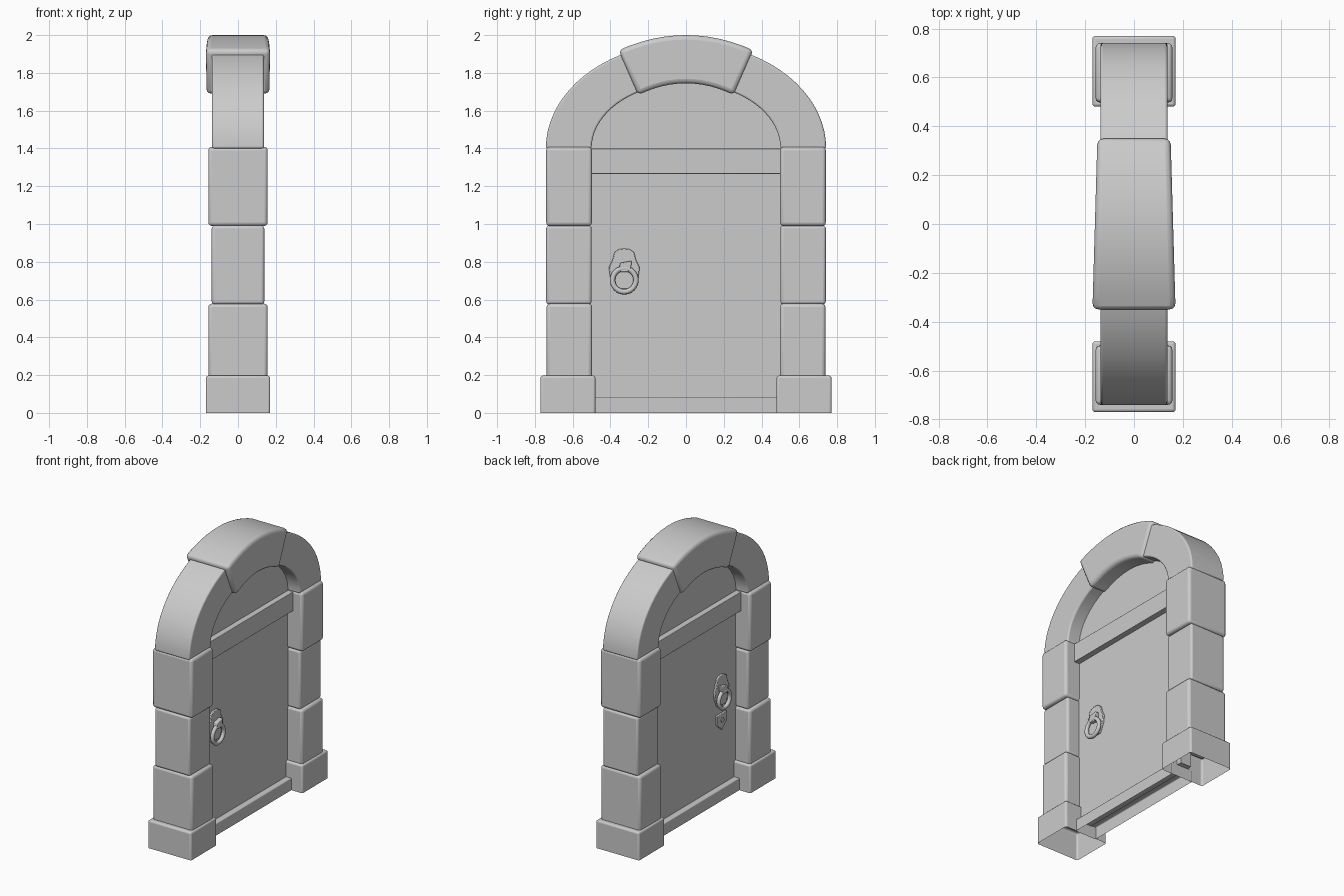
import bpy, bmesh, math
from mathutils import Matrix

cube = bpy.data.objects.get("Cube")
if cube:
    bpy.data.objects.remove(cube, do_unlink=True)

stone = bpy.data.materials.new("plain grey")
GREY = (0.6, 0.6, 0.6, 1)
stone.diffuse_color = GREY
stone.use_nodes = True
stone.node_tree.nodes["Principled BSDF"].inputs["Base Color"].default_value = GREY


def finish(name, bm, bevel=0.0, segments=3):
    """Turn a bmesh into a shaded, optionally rounded object."""
    bmesh.ops.recalc_face_normals(bm, faces=bm.faces)
    mesh = bpy.data.meshes.new(name)
    bm.to_mesh(mesh)
    bm.free()
    mesh.materials.append(stone)
    obj = bpy.data.objects.new(name, mesh)
    bpy.context.collection.objects.link(obj)
    if bevel:
        mod = obj.modifiers.new("rounded edges", "BEVEL")
        mod.width = bevel
        mod.segments = segments
        mod.limit_method = "ANGLE"
        mod.angle_limit = math.radians(40)
    bpy.ops.object.select_all(action="DESELECT")
    obj.select_set(True)
    bpy.context.view_layer.objects.active = obj
    bpy.ops.object.shade_smooth_by_angle(angle=math.radians(35))
    return obj


def slab(name, outline, x0, x1, bevel=0.0, segments=3, taper=0.0):
    """Extrude a (y, z) outline from x0 to x1, narrowing in x along +y."""
    bm = bmesh.new()
    sides = [[bm.verts.new((x * (1 - taper * y), y, z)) for y, z in outline]
             for x in (x0, x1)]
    bm.faces.new(sides[0])
    bm.faces.new(sides[1])
    n = len(outline)
    for i in range(n):
        j = (i + 1) % n
        bm.faces.new((sides[0][i], sides[0][j], sides[1][j], sides[1][i]))
    return finish(name, bm, bevel, segments)


def block(name, y, z, half_x, bevel=0.0, open_bottom=False):
    """Box spanning y and z ranges, centred in x."""
    bm = bmesh.new()
    bmesh.ops.create_cube(bm, size=1)
    for v in bm.verts:
        v.co = (v.co.x * 2 * half_x, y[0] if v.co.y < 0 else y[1],
                z[0] if v.co.z < 0 else z[1])
    if open_bottom:
        bm.normal_update()
        low = [f for f in bm.faces if f.normal.z < -0.9]
        bmesh.ops.delete(bm, geom=low, context="FACES_ONLY")
    return finish(name, bm, bevel)


def ellipse(ry, rz, a0, a1, steps, cz=1.4):
    angles = [math.radians(a0 + (a1 - a0) * i / steps) for i in range(steps + 1)]
    return [(ry * math.cos(a), cz + rz * math.sin(a)) for a in angles]


# Stone pillars and curved arch stones on both sides
for side, label in ((-1, "right"), (1, "left")):
    def span(a, b):
        return sorted((side * a, side * b))
    block(label + "_base", span(0.48, 0.77), (0, 0.197), 0.17, 0.012, True)
    block(label + "_lower_stone", span(0.497, 0.738), (0.18, 0.578), 0.157, 0.018)
    block(label + "_middle_stone", span(0.5, 0.74), (0.575, 0.992), 0.139, 0.015)
    block(label + "_upper_stone", span(0.498, 0.74), (0.99, 1.408), 0.157, 0.018)
    arch = ellipse(0.5, 0.345, 0, 67, 14) + ellipse(0.742, 0.56, 67, 0, 14)
    slab(label + "_arch_stone", [(side * y, z) for y, z in arch], -0.137, 0.137, 0.01)

# Keystone, a little thicker towards the front
rim = [(0.357 * s, 2 - 0.08 * s * s) for s in [1 - i / 6 for i in range(13)]]
belly = [(0.253 * s, 1.745 - 0.062 * s * s) for s in [i / 6 - 1 for i in range(13)]]
slab("keystone", rim + belly, -0.16, 0.16, 0.024, taper=0.18)

# Door leaf, arched panel, lintel and hollow sill
FACE = 0.042
block("door_leaf", (-0.52, 0.52), (0.08, 1.28), FACE)
slab("arched_panel", ellipse(0.53, 0.37, 0, 180, 28, 1.39), -FACE, FACE)
block("lintel", (-0.505, 0.505), (1.265, 1.4), 0.083, 0.004)
block("sill", (-0.485, 0.485), (0, 0.085), 0.083, 0.006, True)

# Ring handle on each face of the door
HY = -0.327
half = [(0.03, 0.866), (0.052, 0.85), (0.062, 0.81), (0.082, 0.77),
        (0.075, 0.72), (0.045, 0.655)]
plate = [(0, 0.87)] + half + [(-y, z) for y, z in reversed(half)]
for side, label in ((1, "left"), (-1, "right")):
    slab(label + "_handle_plate", [(HY + y, z) for y, z in plate],
         side * (FACE - 0.01), side * (FACE + 0.014), 0.004, 2)
    mount = [(-0.03, 0.765), (-0.018, 0.745), (0.018, 0.745), (0.035, 0.765),
             (0.04, 0.805), (-0.02, 0.795)]
    slab(label + "_handle_mount", [(HY + y, z) for y, z in mount],
         side * FACE, side * (FACE + 0.042), 0.005, 2)
    bpy.ops.mesh.primitive_torus_add(
        major_radius=0.062, minor_radius=0.014, major_segments=32, minor_segments=10,
        location=(side * (FACE + 0.03), HY, 0.703), rotation=(0, math.pi / 2, 0))
    ring = bpy.context.object
    ring.name = label + "_handle_ring"
    ring.data.materials.append(stone)
    bpy.ops.object.shade_smooth_by_angle(angle=math.radians(40))

# Keyhole shield below one handle
shield = [(-0.055, 0.595), (0.055, 0.595), (0.055, 0.53), (0, 0.48), (-0.055, 0.53)]
slab("keyhole_shield", [(HY + y, z) for y, z in shield],
     -FACE + 0.01, -FACE - 0.014, 0.004, 2)
bm = bmesh.new()
turn = Matrix.Translation((-FACE - 0.014, HY, 0.55)) @ Matrix.Rotation(math.pi / 2, 4, "Y")
bmesh.ops.create_cone(bm, cap_ends=True, segments=16, radius1=0.016, radius2=0.016,
                      depth=0.012, matrix=turn)
finish("keyhole_boss", bm)
